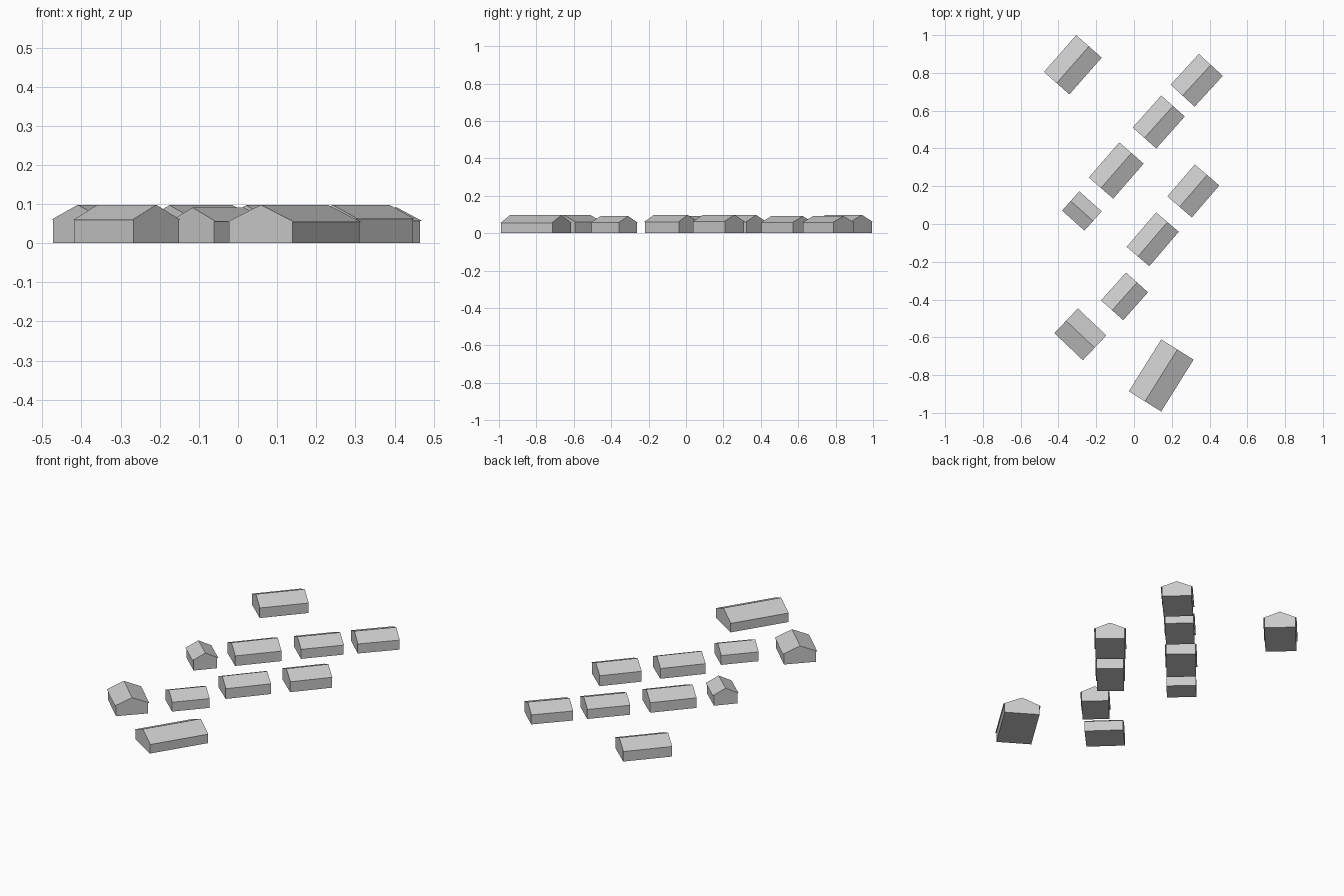
import bpy
import bmesh
from math import radians
from mathutils import Matrix

cube = bpy.data.objects.get("Cube")
if cube:
    bpy.data.objects.remove(cube, do_unlink=True)

# One plain grey for everything
grey = bpy.data.materials.new("light_grey")
grey.use_nodes = True
grey.diffuse_color = (0.6, 0.6, 0.6, 1)
grey.node_tree.nodes["Principled BSDF"].inputs["Base Color"].default_value = (0.6, 0.6, 0.6, 1)

EAVE = 0.006  # roof overhang along the long sides


def extrude_profile(name, profile, length, place):
    """Closed prism: a profile in the local yz plane, swept along the ridge."""
    bm = bmesh.new()
    end = bm.faces.new([bm.verts.new((-length / 2, y, z)) for y, z in profile])
    swept = bmesh.ops.extrude_face_region(bm, geom=[end], use_keep_orig=True)
    verts = [v for v in swept["geom"] if isinstance(v, bmesh.types.BMVert)]
    bmesh.ops.translate(bm, verts=verts, vec=(length, 0, 0))
    bmesh.ops.recalc_face_normals(bm, faces=bm.faces)
    mesh = bpy.data.meshes.new(name)
    bm.to_mesh(mesh)
    bm.free()
    mesh.materials.append(grey)
    obj = bpy.data.objects.new(name, mesh)
    obj.matrix_world = place
    bpy.context.collection.objects.link(obj)


def house(name, x, y, angle, length, width, eave_z, ridge_z):
    place = Matrix.Translation((x, y, 0)) @ Matrix.Rotation(radians(angle), 4, "Z")
    half = width / 2
    wall = half - EAVE
    # Walls: a plain block under the roof
    extrude_profile(name + "_walls", [(-wall, 0), (wall, 0), (wall, eave_z), (-wall, eave_z)],
                    length, place)
    # Gabled roof: a triangular prism with slim eaves
    extrude_profile(name + "_roof", [(-half, eave_z), (half, eave_z), (0, ridge_z)],
                    length, place)


# Name, centre, ridge direction, ridge length, width, eave and ridge heights
HOUSES = [
    ("far_corner_house", -0.324, 0.843, 48.7, 0.259, 0.180, 0.060, 0.098),
    ("back_row_house_1", 0.332, 0.761, 47.5, 0.221, 0.172, 0.057, 0.091),
    ("back_row_house_2", 0.131, 0.540, 48.3, 0.227, 0.167, 0.057, 0.091),
    ("back_row_house_3", -0.094, 0.283, 49.0, 0.246, 0.171, 0.060, 0.097),
    ("small_house", -0.276, 0.069, -41.8, 0.159, 0.137, 0.058, 0.093),
    ("front_row_house_1", 0.314, 0.175, 49.3, 0.223, 0.171, 0.062, 0.098),
    ("front_row_house_2", 0.099, -0.081, 49.5, 0.240, 0.158, 0.061, 0.097),
    ("front_row_house_3", -0.050, -0.383, 48.2, 0.198, 0.157, 0.056, 0.091),
    ("wide_house", -0.284, -0.584, -43.5, 0.208, 0.181, 0.059, 0.098),
    ("long_house", 0.144, -0.802, 58.0, 0.324, 0.202, 0.054, 0.098),
]
for spec in HOUSES:
    house(*spec)
